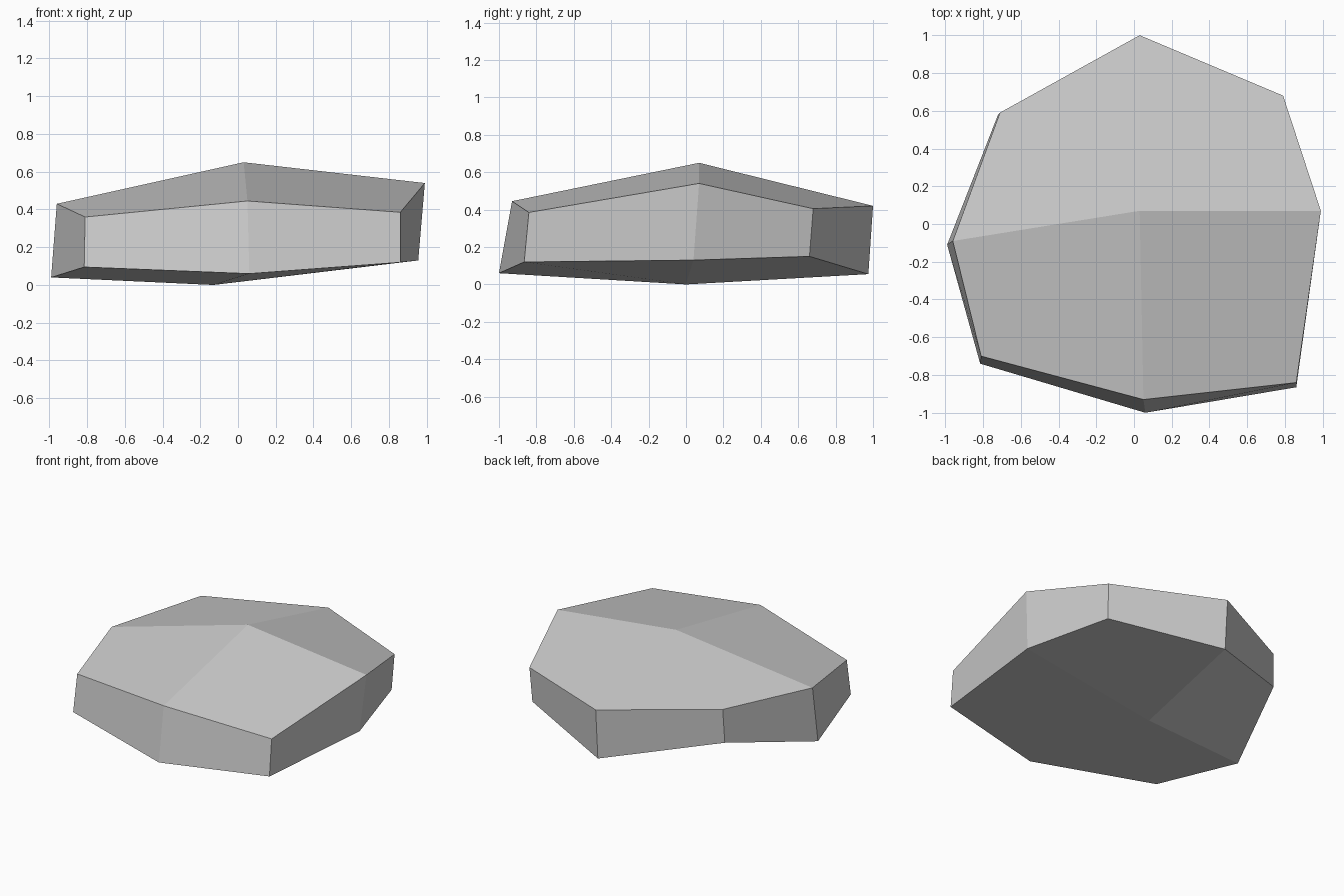
import bpy
import bmesh

if "Cube" in bpy.data.objects:
    bpy.data.objects.remove(bpy.data.objects["Cube"])

stone = bpy.data.materials.new("pale_grey_stone")
stone.diffuse_color = (0.6, 0.6, 0.6, 1)
stone.use_nodes = True
stone.node_tree.nodes["Principled BSDF"].inputs["Base Color"].default_value = stone.diffuse_color

# Outline rings, counter-clockwise from the front; even points are side middles, odd are corners
top_ring = [(0.05, -0.93, 0.445), (0.86, -0.84, 0.385), (0.99, 0.07, 0.54), (0.79, 0.68, 0.405),
            (0.03, 1.0, 0.42), (-0.71, 0.59, 0.465), (-0.96, -0.09, 0.43), (-0.81, -0.70, 0.36)]
bottom_ring = [(0.06, -1.0, 0.06), (0.86, -0.865, 0.12), (0.955, 0.04, 0.13), (0.78, 0.66, 0.15),
               (0.03, 0.975, 0.055), (-0.72, 0.58, 0.22), (-0.99, -0.11, 0.04), (-0.815, -0.74, 0.095)]

bm = bmesh.new()
top = [bm.verts.new(p) for p in top_ring]
bottom = [bm.verts.new(p) for p in bottom_ring]
peak = bm.verts.new((0.03, 0.07, 0.65))
base = bm.verts.new((-0.13, 0.0, 0.0))

# Side walls
for i in range(8):
    j = (i + 1) % 8
    bm.faces.new((bottom[i], bottom[j], top[j], top[i]))

# Four broad facets meeting at the peak, and four at the base point
for i in range(0, 8, 2):
    j, k = i + 1, (i + 2) % 8
    bm.faces.new((peak, top[i], top[j], top[k]))
    bm.faces.new((base, bottom[k], bottom[j], bottom[i]))

bmesh.ops.recalc_face_normals(bm, faces=bm.faces)
mesh = bpy.data.meshes.new("flat_rock")
bm.to_mesh(mesh)
bm.free()
mesh.materials.append(stone)
rock = bpy.data.objects.new("flat_rock", mesh)
bpy.context.collection.objects.link(rock)
